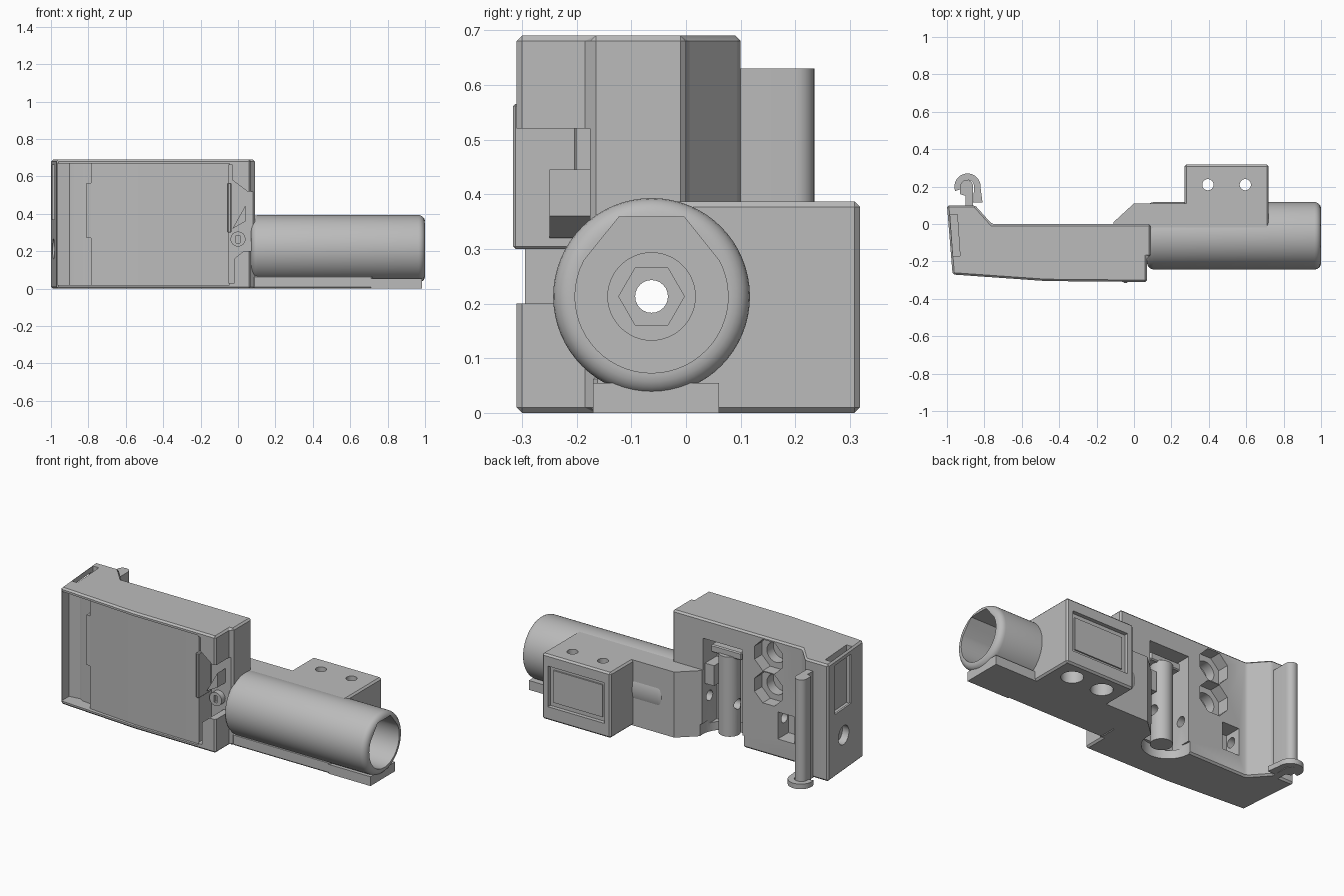
import bpy, bmesh, math
from mathutils import Vector

cube = bpy.data.objects.get("Cube")
if cube:
    bpy.data.objects.remove(cube, do_unlink=True)

grey = bpy.data.materials.new("plain_grey")
grey.use_nodes = True
tone = (0.5, 0.5, 0.5, 1)
grey.diffuse_color = tone
grey.node_tree.nodes["Principled BSDF"].inputs["Base Color"].default_value = tone

# Axis of the barrel in y and z
AY, AZ = -0.063, 0.213


def circle(u, v, r, n=48, phase=0.0):
    return [(u + r * math.cos(phase + math.tau * i / n),
             v + r * math.sin(phase + math.tau * i / n)) for i in range(n)]


def arc(u, v, r, start, end, n=24):
    angles = [math.radians(start + (end - start) * i / n) for i in range(n + 1)]
    return [(u + r * math.cos(a), v + r * math.sin(a)) for a in angles]


def rect(u0, u1, v0, v1):
    return [(u0, v0), (u1, v0), (u1, v1), (u0, v1)]


def prism(name, outline, axis, lo, hi, bevel=0.0, segments=1):
    """Extrude a 2D outline along an axis, optionally bevelling sharp edges."""
    place = {"x": lambda u, v: (lo, u, v),
             "y": lambda u, v: (u, lo, v),
             "z": lambda u, v: (u, v, lo)}[axis]
    shift = Vector([hi - lo if axis == a else 0 for a in "xyz"])
    bm = bmesh.new()
    face = bm.faces.new([bm.verts.new(place(u, v)) for u, v in outline])
    out = bmesh.ops.extrude_face_region(bm, geom=[face])
    moved = [g for g in out["geom"] if isinstance(g, bmesh.types.BMVert)]
    bmesh.ops.translate(bm, verts=moved, vec=shift)
    bmesh.ops.recalc_face_normals(bm, faces=bm.faces)
    if bevel:
        sharp = [e for e in bm.edges if e.calc_face_angle(0) > math.radians(30)]
        bmesh.ops.bevel(bm, geom=sharp, offset=bevel, segments=segments,
                        profile=0.5, affect='EDGES')
    mesh = bpy.data.meshes.new(name)
    bm.to_mesh(mesh)
    bm.free()
    obj = bpy.data.objects.new(name, mesh)
    bpy.context.collection.objects.link(obj)
    mesh.materials.append(grey)
    return obj


def cut(targets, *shape):
    """Subtract a prism from each target part."""
    cutter = prism("cutter", *shape)
    cutter.hide_render = True
    for obj in targets:
        bpy.context.view_layer.objects.active = obj
        mod = obj.modifiers.new("cut", 'BOOLEAN')
        mod.operation = 'DIFFERENCE'
        mod.solver = 'EXACT'
        mod.object = cutter
        bpy.ops.object.modifier_apply(modifier=mod.name)
    bpy.data.objects.remove(cutter, do_unlink=True)


# Main solids
housing = prism("housing", [
    (-1, 0.1), (-0.85, 0.1), (-0.76, 0), (0.09, 0), (0.09, -0.175),
    (0.07, -0.175), (0.07, -0.31), (-0.47, -0.305), (-0.97, -0.27)],
    "z", 0, 0.69, 0.01)
arm = prism("arm", [
    (-0.06, -0.05), (-0.12, 0), (0, 0.11), (0.5, 0.11), (0.5, AY), (0, AY)],
    "z", 0, 0.387)
block = prism("block", rect(0.27, 0.72, AY, 0.318), "z", 0, 0.387, 0.01)
prism("arm_front_strip", rect(-0.17, -0.02, 0, 0.07), "x", 0.08, 0.72, 0.008)
prism("barrel_foot", rect(-0.17, 0.06, 0, 0.055), "x", 0.71, 0.985)
barrel = prism("barrel", circle(AY, AZ, 0.18, 64), "x", 0.07, 1.0, 0.035, 5)
pin = prism("slot_pin", circle(-0.24, -0.065, 0.06), "z", 0.03, 0.5)

# Stepped bore: flat-topped mouth, round cup, hexagon and axle channel
mouth = arc(AY, AZ, 0.14, 152, 388, 36)
mouth += [(AY + 0.06, AZ + 0.145), (AY - 0.06, AZ + 0.145)]
cored = [barrel, arm, block]
cut(cored, mouth, "x", 0.3, 1.1)
cut(cored, circle(AY, AZ, 0.08), "x", 0.25, 0.35)
cut(cored + [housing], circle(AY, AZ, 0.06, 6), "x", -0.02, 0.28)
cut([housing, pin, arm], circle(AY, AZ, 0.03, 24), "x", -1.1, 0.05)
cut([housing], circle(AY, AZ, 0.055, 32), "x", -1.1, -0.94)

# Front recess: curved gutter stepping up to the panel, and the right notch
cut([housing], [(-0.965, -0.4), (-0.965, -0.2), (-0.9, -0.19), (-0.87, -0.205),
                (-0.785, -0.215), (-0.785, -0.262), (-0.47, -0.29),
                (-0.045, -0.295), (-0.045, -0.4)], "z", 0.02, 0.668)
cut([housing], [(-0.05, 0.03), (-0.02, 0.03), (-0.02, 0.16), (0.03, 0.2),
                (0.12, 0.2), (0.12, 0.52), (0.05, 0.52), (-0.03, 0.58),
                (-0.03, 0.66), (-0.05, 0.66)], "y", -0.4, -0.176)
prism("panel_bar", rect(-0.81, -0.78, 0.27, 0.565), "y", -0.258, -0.2)
prism("panel_lip", rect(-0.055, -0.035, 0.3, 0.565), "y", -0.316, -0.2, 0.004)
prism("notch_wedge", [(-0.03, 0.32), (0.04, 0.36), (0.04, 0.445)],
      "y", -0.25, -0.17)
boss = prism("notch_boss", circle(0.0, 0.265, 0.04, 32), "y", -0.21, -0.17)
cut([boss], rect(-0.01, 0.01, 0.245, 0.285), "y", -0.3, -0.19)

# Slot and window in the left end
cut([housing], [(-0.983, 0.05), (-0.945, 0.05), (-0.93, -0.17),
                (-0.967, -0.17)], "z", 0.35, 0.8)
cut([housing], rect(-0.14, 0.03, 0.37, 0.66), "x", -1.1, -0.96)

# Back pockets: pin slot with round base, two octagons, one square
cut([housing, arm], rect(-0.37, -0.11, 0.05, 0.575), "y", -0.13, 0.05)
cut([housing, arm], circle(-0.24, -0.01, 0.14), "z", -0.1, 0.07)
prism("slot_head", rect(-0.34, -0.14, 0.49, 0.535), "y", -0.14, -0.03, 0.006)
prism("slot_step", rect(-0.17, -0.1, 0.3, 0.42), "y", -0.14, -0.02)
for z in (0.58, 0.39):
    cut([housing], circle(-0.54, z, 0.1, 8, math.pi / 8), "y", -0.07, 0.1)
    cut([housing], circle(-0.54, z, 0.06, 24), "y", -0.13, 0.0)
cut([housing], rect(-0.71, -0.6, 0.11, 0.27), "y", -0.1, 0.1)

# Block details: framed recess and two counterbored screw holes
cut([block], rect(0.31, 0.68, 0.08, 0.32), "y", 0.295, 0.4)
prism("block_inset", rect(0.335, 0.655, 0.105, 0.295), "y", 0.28, 0.303)
for x in (0.395, 0.595):
    cut([block], circle(x, 0.21, 0.03, 32), "z", -0.1, 0.5)
    cut([block], circle(x, 0.21, 0.06, 32), "z", -0.1, 0.25)

# Hinge post on the back wing, with its curved foot
post = [(-0.9, 0.08), (-0.86, 0.08)] + arc(-0.895, 0.2, 0.035, 0, 180, 12)
post += [(-0.93, 0.16), (-0.9, 0.15)]
prism("hinge_post", post, "z", 0.0, 0.63)
foot = [(-0.81, 0.115)] + arc(-0.89, 0.2, 0.07, -5, 200)
foot += arc(-0.89, 0.2, 0.035, 200, -5) + [(-0.86, 0.115)]
prism("hinge_foot", foot, "z", 0.0, 0.03)

# Smooth curved walls while keeping edges crisp
for obj in bpy.context.view_layer.objects:
    obj.select_set(obj.type == 'MESH' and grey.name in obj.data.materials)
bpy.context.view_layer.objects.active = housing
bpy.ops.object.shade_smooth_by_angle(angle=math.radians(30))
